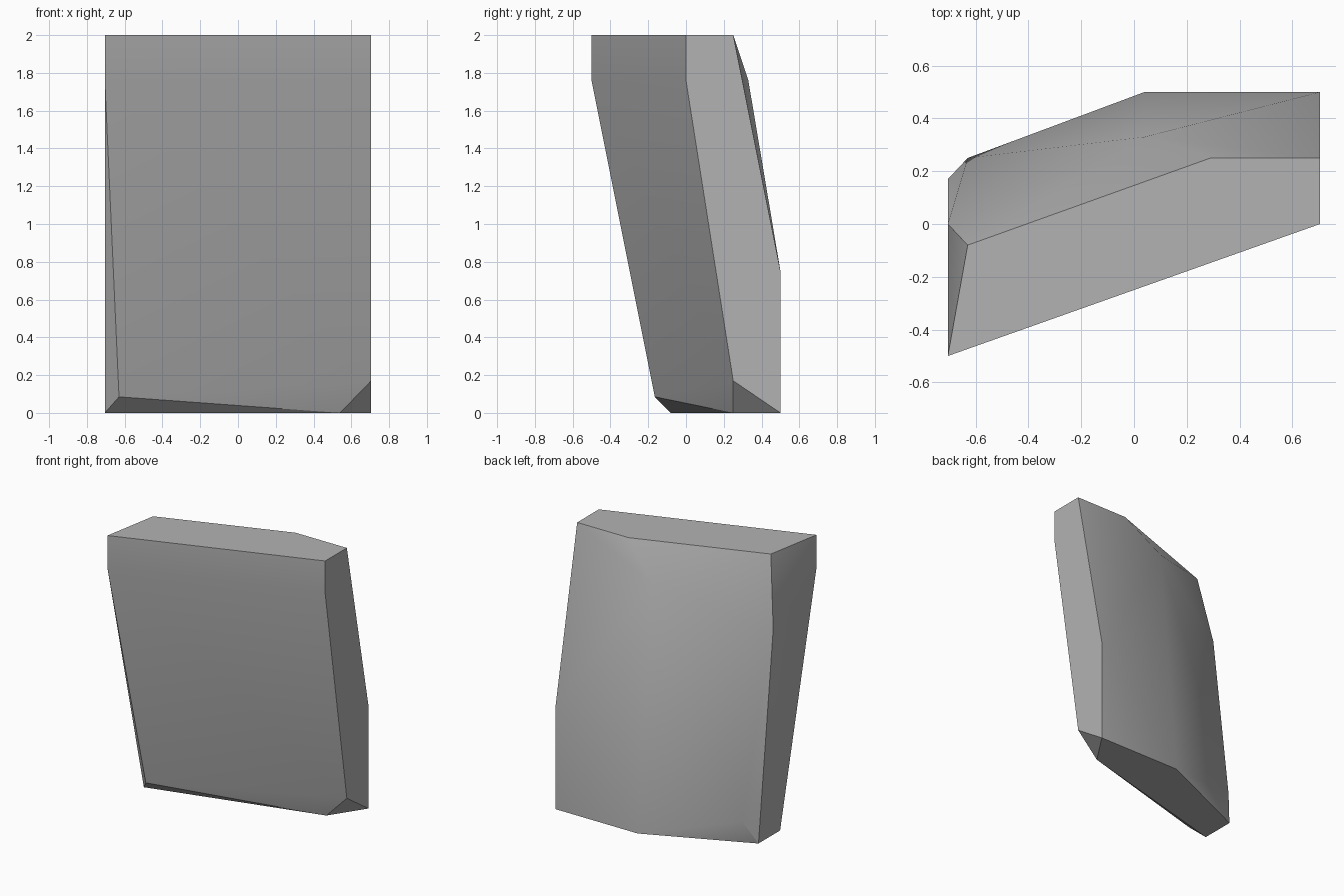
import bpy, bmesh, math

cube = bpy.data.objects.get("Cube")
if cube:
    bpy.data.objects.remove(cube, do_unlink=True)

# Slab extents
W = 0.705
D = 0.5

# Corners grouped by region of the faceted slab
top_rim = [(-W, -D, 2), (W, 0, 2), (W, 0.25, 2), (0.29, 0.25, 2), (-0.63, -0.08, 2)]
front_shoulder = [(-W, -D, 1.76), (W, 0, 1.76)]
front_foot = [(-0.63, -0.165, 0.085), (W, 0.25, 0.17)]
back_bulge = [(-W, 0, 1.5), (0.04, 0.33, 1.76), (W, D, 0.75), (-0.63, 0.25, 0.17)]
base_rim = [(-W, -0.08, 0), (0.54, 0.25, 0), (W, D, 0), (0.04, D, 0), (-W, 0.17, 0)]

# Wrap the corners into one solid
bm = bmesh.new()
for co in top_rim + front_shoulder + front_foot + back_bulge + base_rim:
    bm.verts.new(co)
bmesh.ops.convex_hull(bm, input=bm.verts[:])
bmesh.ops.dissolve_limit(bm, angle_limit=math.radians(1), verts=bm.verts[:], edges=bm.edges[:])
bmesh.ops.recalc_face_normals(bm, faces=bm.faces[:])
mesh = bpy.data.meshes.new("stone_slab")
bm.to_mesh(mesh)
bm.free()

slab = bpy.data.objects.new("stone_slab", mesh)
bpy.context.collection.objects.link(slab)

# Plain grey stone
grey = bpy.data.materials.new("stone_grey")
grey.use_nodes = True
colour = (0.45, 0.45, 0.45, 1)
grey.diffuse_color = colour
grey.node_tree.nodes["Principled BSDF"].inputs["Base Color"].default_value = colour
mesh.materials.append(grey)

# Soft shading over gentle bends, crisp chipped edges
bpy.ops.object.select_all(action="DESELECT")
slab.select_set(True)
bpy.context.view_layer.objects.active = slab
bpy.ops.object.shade_smooth_by_angle(angle=math.radians(30))
